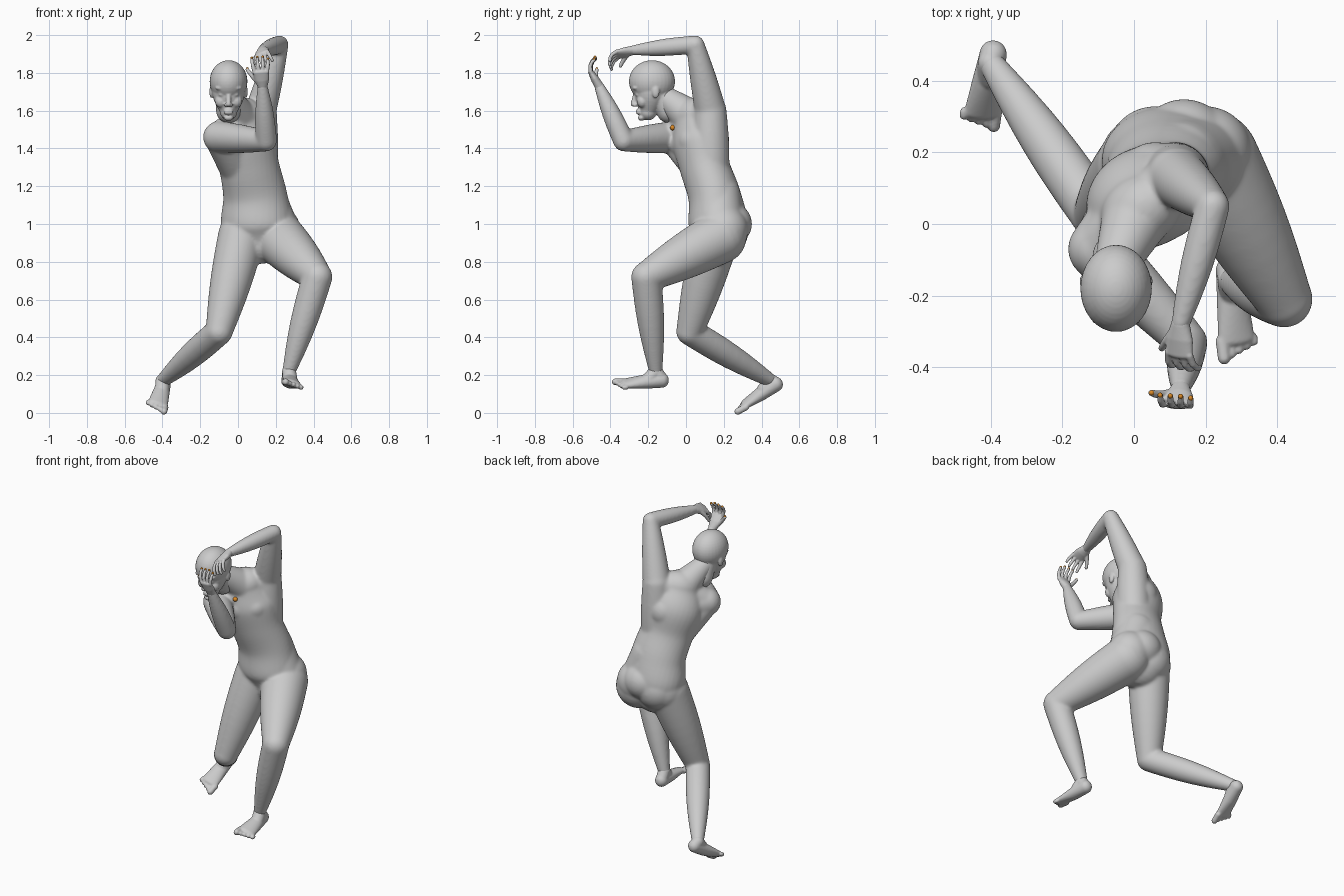
import bpy, bmesh
from math import sin, cos, pi
from mathutils import Vector, Matrix

default_cube = bpy.data.objects.get("Cube")
if default_cube:
    bpy.data.objects.remove(default_cube, do_unlink=True)


def make_material(name, red, green, blue):
    colour = (red, green, blue, 1)
    material = bpy.data.materials.new(name)
    material.use_nodes = True
    material.diffuse_color = colour
    material.node_tree.nodes["Principled BSDF"].inputs["Base Color"].default_value = colour
    return material


grey = make_material("plain grey", 0.6, 0.6, 0.6)
orange = make_material("orange", 0.7, 0.25, 0.02)


def ball(bm, centre, radii):
    place = Matrix.Translation(centre) @ Matrix.Diagonal((*radii, 1))
    bmesh.ops.create_uvsphere(bm, u_segments=32, v_segments=20, radius=1, matrix=place)


def loft(bm, stations, first_side, last_side, segments=32):
    """Skin elliptical rings (centre, half width, half depth) and round both ends."""
    last = len(stations) - 1
    rings = []
    for i, (centre, width, depth) in enumerate(stations):
        along = (stations[min(i + 1, last)][0] - stations[max(i - 1, 0)][0]).normalized()
        side = first_side.lerp(last_side, i / last)
        side = (side - along * side.dot(along)).normalized()
        rings.append((centre, along, side, width, depth))

    def rounded_end(ring, direction):
        centre, along, side, width, depth = ring
        reach = along * direction * min(width, depth)
        angles = [pi / 2 * k / 6 for k in range(1, 6)]
        return [(centre + reach * sin(q), along, side, width * cos(q), depth * cos(q))
                for q in angles]

    rings = rounded_end(rings[0], -1)[::-1] + rings + rounded_end(rings[-1], 1)
    loops = []
    for centre, along, side, width, depth in rings:
        up = along.cross(side)
        turns = [2 * pi * j / segments for j in range(segments)]
        loops.append([bm.verts.new(centre + side * width * cos(q) + up * depth * sin(q))
                      for q in turns])
    for lower, upper in zip(loops, loops[1:]):
        for j in range(segments):
            k = (j + 1) % segments
            bm.faces.new((lower[j], lower[k], upper[k], upper[j]))
    bm.faces.new(loops[0][::-1])
    bm.faces.new(loops[-1])


def limb(bm, start, end, start_radius, end_radius, bulge=0):
    """Round tapering limb that swells by the bulge at its middle."""
    start, end = Vector(start), Vector(end)
    stations = []
    for i in range(9):
        t = i / 8
        radius = start_radius + (end_radius - start_radius) * t + bulge * sin(pi * t)
        stations.append((start.lerp(end, t), radius, radius))
    side = (end - start).orthogonal()
    loft(bm, stations, side, side)


def smooth_path(keys, steps=6):
    """Catmull-Rom curve through the key vectors."""
    keys = [keys[0] * 2 - keys[1], *keys, keys[-1] * 2 - keys[-2]]
    path = []
    for a, b, c, d in zip(keys, keys[1:], keys[2:], keys[3:]):
        for k in range(steps):
            t = k / steps
            path.append(b + (c - a) * t / 2 + (a * 2 - b * 5 + c * 4 - d) * t**2 / 2
                        + (b * 3 - a - c * 3 + d) * t**3 / 2)
    return path + [keys[-2]]


def finish(name, bm, material, voxel=0, softening=0):
    """Make the object; where a voxel size is given, fuse its forms into one skin."""
    for face in bm.faces:
        face.smooth = True
    mesh = bpy.data.meshes.new(name)
    bm.to_mesh(mesh)
    bm.free()
    mesh.materials.append(material)
    part = bpy.data.objects.new(name, mesh)
    bpy.context.scene.collection.objects.link(part)
    if voxel:
        fuse = part.modifiers.new("fuse", 'REMESH')
        fuse.mode = 'VOXEL'
        fuse.voxel_size = voxel
        fuse.use_smooth_shade = True
        soften = part.modifiers.new("soften", 'SMOOTH')
        soften.iterations = softening


def foot(name, ankle, heel, forward, across):
    """Heel, wedge down to the ball, instep and five toes from the big one outwards."""
    bm = bmesh.new()
    heel, forward, across = Vector(heel), Vector(forward).normalized(), Vector(across)
    across = (across - forward * across.dot(forward)).normalized()
    up = forward.cross(across)
    if up.z < 0:
        up.negate()
    back = heel + forward * 0.035 + up * 0.04
    front = heel + forward * 0.23 + up * 0.022
    loft(bm, [(back, 0.038, 0.04), (back.lerp(front, 0.5), 0.046, 0.036), (front, 0.054, 0.021)],
         across, across)
    limb(bm, ankle, back.lerp(front, 0.35) + up * 0.01, 0.037, 0.038)
    limb(bm, ankle, back, 0.036, 0.036)
    outward = across if heel.x > 0 else -across
    for toe in range(5):
        root = front + outward * 0.023 * (toe - 1.8) - up * 0.005
        thickness = 0.013 if toe else 0.018
        limb(bm, root, root + forward * (0.048 - 0.009 * toe), thickness, thickness)
    finish(name, bm, grey, 0.005, 5)


# Joints of the pose
left_hip, left_knee, left_ankle = (0.21, 0.18, 0.93), (0.42, -0.21, 0.72), (0.27, -0.16, 0.22)
right_hip, right_knee, right_ankle = (0.02, 0.16, 0.94), (-0.1, 0.02, 0.43), (-0.4, 0.45, 0.17)
left_shoulder, left_elbow, left_wrist = (0.12, 0.13, 1.6), (0.22, 0.05, 1.95), (0.13, -0.28, 1.92)
right_shoulder, right_elbow = (-0.1, -0.07, 1.46), (0.15, -0.33, 1.44)
right_wrist = (0.13, -0.46, 1.73)

# Torso, twisted from hips to shoulders; depth follows width
body = bmesh.new()
torso = smooth_path([Vector(key) for key in (
    (0.11, 0.17, 0.9, 0.14), (0.1, 0.17, 1, 0.19), (0.09, 0.15, 1.15, 0.17),
    (0.06, 0.1, 1.3, 0.16), (0.03, 0.07, 1.45, 0.17), (0.02, 0.04, 1.57, 0.12))])
loft(body, [(Vector(key[:3]), key[3], key[3] * 0.82) for key in torso],
     Vector((0.95, -0.3, 0)), Vector((0.8, 0.5, 0.2)))

# Seat and flanks
ball(body, (0.2, 0.2, 0.97), (0.13, 0.13, 0.13))
ball(body, (0.06, 0.21, 0.96), (0.13, 0.12, 0.13))
ball(body, (0.14, 0.22, 1), (0.13, 0.13, 0.12))
limb(body, (0.2, 0.18, 0.95), (0.13, 0.17, 1.15), 0.13, 0.12)
limb(body, (0.03, 0.18, 0.95), (0.05, 0.16, 1.15), 0.125, 0.11)

# Neck, shoulder blades, chest and the muscle under the raised arm
limb(body, (0.01, 0.03, 1.56), (-0.05, -0.11, 1.67), 0.1, 0.062)
limb(body, left_shoulder, right_shoulder, 0.075, 0.08, 0.01)
limb(body, (0.06, 0.12, 1.44), right_shoulder, 0.11, 0.085)
limb(body, (0, 0.08, 1.3), right_shoulder, 0.1, 0.08)
limb(body, (0.1, 0.04, 1.44), (-0.05, -0.03, 1.42), 0.08, 0.075)
limb(body, (0.11, 0.13, 1.28), left_shoulder, 0.1, 0.085, 0.005)

# Arms
limb(body, left_shoulder, left_elbow, 0.083, 0.048, 0.004)
limb(body, left_elbow, left_wrist, 0.048, 0.027, 0.008)
limb(body, right_shoulder, right_elbow, 0.085, 0.056, 0.004)
limb(body, right_elbow, right_wrist, 0.056, 0.027, 0.008)

# Legs and feet
limb(body, left_hip, left_knee, 0.14, 0.08, 0.01)
limb(body, left_knee, left_ankle, 0.08, 0.036, 0.012)
limb(body, right_hip, right_knee, 0.125, 0.072, 0.01)
limb(body, right_knee, right_ankle, 0.072, 0.036, 0.013)
finish("body", body, grey, 0.007, 20)
foot("left_foot", left_ankle, (0.25, -0.095, 0.135), (0.13, -1, 0), (0.9, 0.1, -0.3))
foot("right_foot", right_ankle, (-0.4, 0.525, 0.135), (-0.13, -0.87, -0.46), (0.9, 0, -0.3))

# Bowed head
head = bmesh.new()
centre = Vector((-0.05, -0.18, 1.75))


def on_head(x, y, z):
    return centre + Vector((x, y, z))


ball(head, on_head(0, 0, 0.005), (0.1, 0.122, 0.112))
limb(head, on_head(0, 0, -0.01), on_head(0, -0.02, -0.155), 0.09, 0.046, 0.014)
limb(head, on_head(0, 0.05, -0.07), on_head(0, 0.09, -0.15), 0.066, 0.066)
limb(head, on_head(0, -0.085, -0.05), on_head(0, -0.1, -0.115), 0.011, 0.014)
ball(head, on_head(0, -0.055, -0.188), (0.026, 0.02, 0.016))
for lip_height in (-0.15, -0.162):
    ball(head, on_head(0, -0.07, lip_height), (0.026, 0.015, 0.009))
for side in (-1, 1):
    brow, eye = on_head(side * 0.035, -0.085, -0.03), on_head(side * 0.035, -0.075, -0.065)
    cheek, nostril = on_head(side * 0.04, -0.05, -0.1), on_head(side * 0.013, -0.09, -0.12)
    ear = on_head(side * 0.09, 0.02, -0.05)
    ball(head, brow, (0.035, 0.02, 0.014))
    ball(head, eye, (0.019, 0.014, 0.01))
    ball(head, cheek, (0.032, 0.03, 0.035))
    ball(head, nostril, (0.01, 0.014, 0.01))
    ball(head, ear, (0.012, 0.02, 0.034))
finish("head", head, grey, 0.005, 5)


def hand(name, wrist, direction, palm_normal, handedness, curl):
    """Palm, four curling fingers and a thumb; returns the fingertips."""
    bm = bmesh.new()
    wrist, forward = Vector(wrist), Vector(direction).normalized()
    thumbward = forward.cross(Vector(palm_normal)).normalized() * handedness
    inward = thumbward.cross(forward) * handedness
    knuckles = wrist + forward * 0.085
    loft(bm, [(wrist, 0.027, 0.024), (wrist.lerp(knuckles, 0.5), 0.04, 0.022),
              (knuckles, 0.043, 0.015)], thumbward, thumbward)

    def digit(point, aim, radius, length, bend, step):
        aim = aim.normalized()
        for phalanx in range(3):
            following = point + (aim * cos(bend) + inward * sin(bend)) * length
            limb(bm, point, following, radius, radius * 0.9)
            point, radius, length, bend = following, radius * 0.9, length * 0.75, bend + step
        return point

    tips = []
    for finger in range(4):
        spread = thumbward * (1.5 - finger)
        length = 0.03 if finger == 3 else 0.036
        tips.append(digit(knuckles + spread * 0.022, forward + spread * 0.13,
                          0.011, length, curl, curl))
    thumb_root = wrist + forward * 0.03 + thumbward * 0.025
    tips.append(digit(thumb_root, forward + thumbward * 0.8, 0.013, 0.036, 0.3, 0.15))
    finish(name, bm, grey, 0.0035, 2)
    return tips


hand("left_hand", left_wrist, (-0.05, -0.95, -0.25), (0.45, 0, -0.9), -1, 0.45)
tips = hand("right_hand", right_wrist, (-0.1, -0.5, 0.85), (0, 0.85, 0.5), 1, 0.45)

# Orange nails on the right hand
nails = bmesh.new()
for tip in tips:
    ball(nails, tip + Vector((0, 0, 0.006)), (0.007, 0.007, 0.007))
finish("fingernails", nails, orange)

# Small studs at the chest
for name, place, material in (("orange_stud", (0.03, -0.07, 1.51), orange),
                              ("grey_stud", (0.08, -0.01, 1.55), grey)):
    stud = bmesh.new()
    ball(stud, place, (0.014, 0.014, 0.014))
    finish(name, stud, material)
